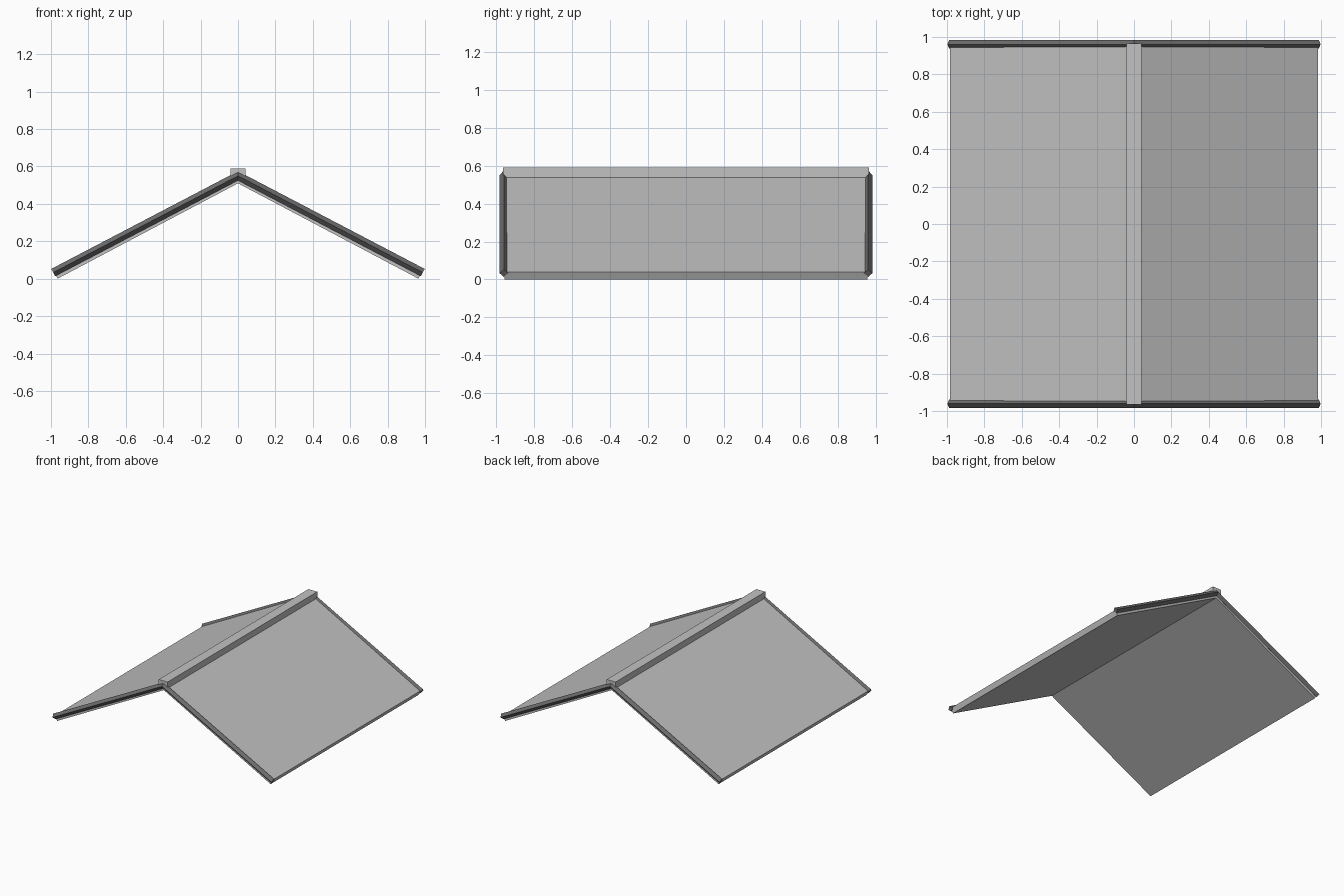
import bpy, bmesh, math

if "Cube" in bpy.data.objects:
    bpy.data.objects.remove(bpy.data.objects["Cube"])


def material(name, value):
    m = bpy.data.materials.new(name)
    m.diffuse_color = (value, value, value, 1)
    m.use_nodes = True
    m.node_tree.nodes["Principled BSDF"].inputs["Base Color"].default_value = m.diffuse_color
    return m


LIGHT = material("light grey", 0.54)
DARK = material("dark grey", 0.15)


def loft(name, rings, mat):
    """Join matching rings of points with quads and close both ends."""
    bm = bmesh.new()
    loops = [[bm.verts.new(p) for p in ring] for ring in rings]
    n = len(loops[0])
    for a, b in zip(loops, loops[1:]):
        for i in range(n):
            j = (i + 1) % n
            bm.faces.new((a[i], a[j], b[j], b[i]))
    bm.faces.new(loops[0])
    bm.faces.new(loops[-1])
    bmesh.ops.recalc_face_normals(bm, faces=bm.faces)
    mesh = bpy.data.meshes.new(name)
    bm.to_mesh(mesh)
    bm.free()
    mesh.materials.append(mat)
    obj = bpy.data.objects.new(name, mesh)
    bpy.context.collection.objects.link(obj)
    return obj


def extrude_y(name, profile, half, mat):
    return loft(name, [[(x, y, z) for x, z in profile] for y in (-half, half)], mat)


# Two sloping roof panels meeting at the ridge
extrude_y("roof_panels", [(-0.965, 0), (0, 0.51), (0.965, 0),
                          (0.985, 0.04), (0, 0.56), (-0.985, 0.04)], 0.957, LIGHT)

# Flat cap along the ridge
extrude_y("ridge_cap", [(-0.04, 0.53), (0.04, 0.53), (0.04, 0.59), (-0.04, 0.59)],
          0.966, LIGHT)

# Diamond-section trim along each gable, mitred at the peak
PEAK, END_X, END_Z, R = 0.55, 0.988, 0.033, 0.022
slope = math.atan2(PEAK - END_Z, END_X)
for name, yc in (("front_gable_trim", -0.961), ("back_gable_trim", 0.961)):
    rings = []
    for side in (-1, 0, 1):
        cx, cz = side * END_X, PEAK if side == 0 else END_Z
        ux = side * math.sin(slope) * R
        uz = R * math.cos(slope) if side else R / math.cos(slope)
        rings.append([(cx + ux, yc, cz + uz), (cx, yc - R, cz),
                      (cx - ux, yc, cz - uz), (cx, yc + R, cz)])
    loft(name, rings, DARK)
